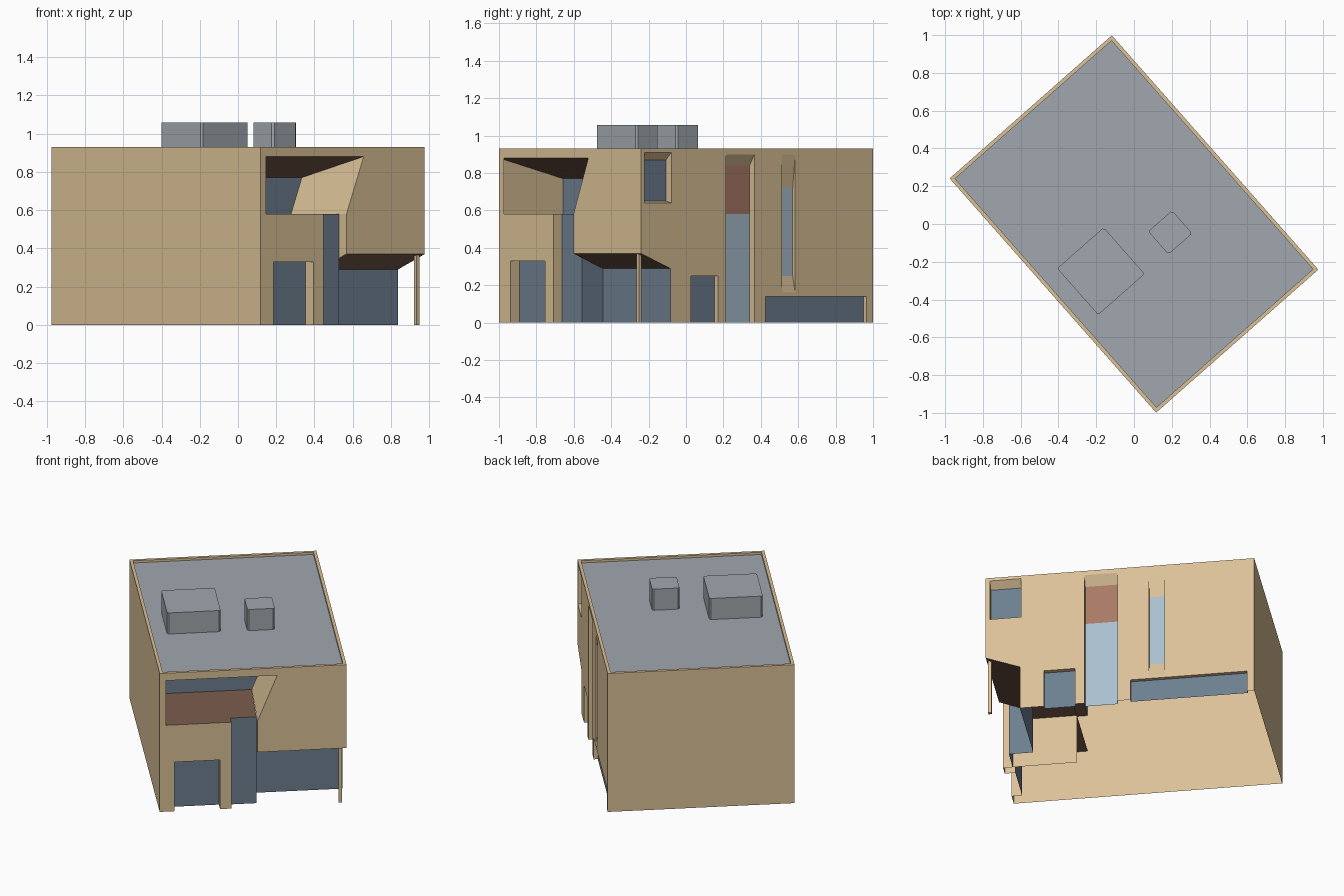
import bpy, bmesh, math
from mathutils import Vector

if "Cube" in bpy.data.objects:
    bpy.data.objects.remove(bpy.data.objects["Cube"])

A = math.radians(41.4)                       # plan rotation of the building
W, L, H = 1.145, 1.653, 0.93                 # facade width, depth, height
EU, EV = Vector((math.cos(A), math.sin(A), 0)), Vector((-math.sin(A), math.cos(A), 0))
CORNER = -(EU * W / 2 + EV * L / 2)


def P(u, v, z):
    return CORNER + EU * u + EV * v + Vector((0, 0, z))


def material(name, c):
    m = bpy.data.materials.new(name)
    m.diffuse_color = (*c, 1)
    m.use_nodes = True
    m.node_tree.nodes["Principled BSDF"].inputs["Base Color"].default_value = m.diffuse_color
    return m


TAN = material("plaster", (0.70, 0.53, 0.31))
GLASS = material("pale_glass", (0.40, 0.52, 0.62))
DARK = material("dark_glass", (0.15, 0.21, 0.27))
RED = material("brown_panel", (0.40, 0.19, 0.13))
BROWN = material("dark_brown", (0.20, 0.11, 0.075))
ROOF = material("roof_grey", (0.35, 0.39, 0.42))


def sheet(name, polys, mat):
    """Object from a list of polygons given in (u, v, z)."""
    bm = bmesh.new()
    for poly in polys:
        bm.faces.new([bm.verts.new(P(*p)) for p in poly])
    bmesh.ops.remove_doubles(bm, verts=bm.verts, dist=1e-5)
    me = bpy.data.meshes.new(name)
    bm.to_mesh(me)
    bm.free()
    me.materials.append(mat)
    ob = bpy.data.objects.new(name, me)
    bpy.context.collection.objects.link(ob)
    return ob


def box(name, u0, u1, v0, v1, z0, z1, mat):
    bpy.ops.mesh.primitive_cube_add(size=1, location=P((u0 + u1) / 2, (v0 + v1) / 2, (z0 + z1) / 2),
                                    rotation=(0, 0, A))
    ob = bpy.context.object
    ob.name = name
    ob.scale = (u1 - u0, v1 - v0, z1 - z0)
    bpy.ops.object.transform_apply(location=False, rotation=False, scale=True)
    ob.data.materials.append(mat)
    return ob


def rect(f, a0, a1, z0, z1, d=0):
    return [f(a0, z0, d), f(a1, z0, d), f(a1, z1, d), f(a0, z1, d)]


def side(u, v0, v1, z0, z1):
    return [(u, v0, z0), (u, v1, z0), (u, v1, z1), (u, v0, z1)]


# Wall planes: along-wall distance, height, inward depth -> (u, v, z)
front = lambda a, z, d=0: (a, d, z)
right = lambda a, z, d=0: (W - d, a, z)
left = lambda a, z, d=0: (d, L - a, z)
back = lambda a, z, d=0: (W - a, L - d, z)


def wall(name, f, length, holes):
    xs = sorted({0, length, *[h[0] for h in holes], *[h[1] for h in holes]})
    zs = sorted({0, H, *[h[2] for h in holes], *[h[3] for h in holes]})
    polys = []
    for a, b in zip(xs, xs[1:]):
        for c, d in zip(zs, zs[1:]):
            x, z = (a + b) / 2, (c + d) / 2
            if not any(h[0] < x < h[1] and h[2] < z < h[3] for h in holes):
                polys.append(rect(f, a, b, c, d))
    return sheet(name, polys, TAN)


def recess(name, f, hole, depth, panes):
    """Splayed reveals from the opening back to stacked panes."""
    a0, a1, z0, z1 = hole
    p0, p1 = panes[0][0], panes[-1][1]
    o, i = rect(f, a0, a1, z0, z1), rect(f, a0, a1, p0, p1, depth)
    sheet(name + "_reveal", [[o[k], o[(k + 1) % 4], i[(k + 1) % 4], i[k]]
                             for k in range(4) if not (k == 0 and z0 == 0)], TAN)
    for n, (b, t, m) in enumerate(panes):
        sheet(f"{name}_pane_{n}", [rect(f, a0, a1, b, t, depth)], m)


# Blank side and rear walls
wall("left_wall", left, L, [])
wall("rear_wall", back, W, [])

# Right wall with its recessed windows
windows = [
    ("corner_window", (0.025, 0.218, 0.64, 0.91), 0.045, [(0.65, 0.87, DARK)]),
    ("side_door", (0.358, 0.55, 0, 0.25), 0.03, [(0, 0.25, DARK)]),
    ("tall_window", (0.607, 0.81, 0, 0.90), 0.04, [(0, 0.58, GLASS), (0.58, 0.84, RED)]),
    ("low_window", (0.89, 1.61, 0, 0.14), 0.025, [(0, 0.14, DARK)]),
    ("slim_window", (1.005, 1.10, 0.16, 0.90), 0.02, [(0.25, 0.72, GLASS)]),
]
wall("right_wall", right, L, [w[1] for w in windows] + [(0, 0.21, 0, 0.37)])
for w in windows:
    recess(w[0], right, *w[1:])
sheet("overhang_side", [[(W, 0, .37), (W, .21, .29), (W, .21, .37)]], TAN)

# Front facade: lintel, corner strip and upper right panel
sheet("front_wall", [
    rect(front, 0, 0.72, 0.88, H),
    rect(front, 0, 0.04, 0.58, 0.88),
    [(.6, 0, .37), (W, 0, .37), (W, 0, H), (.72, 0, H), (.72, 0, .88), (.6, 0, .58)],
], TAN)

# Balcony recess
B = 0.455
sheet("balcony_floor", [[(0, 0, .58), (.44, 0, .58), (.44, .06, .58), (.6, .06, .58),
                         (.615, B, .58), (0, B, .58)]], BROWN)
sheet("balcony_ceiling", [[(0, 0, .88), (0, B, .77), (.69, B, .77), (.72, 0, .88)]], BROWN)
sheet("balcony_side", [[(.6, 0, .58), (.72, 0, .88), (.69, B, .77), (.615, B, .58)],
                       [(.6, 0, .37), (.6, 0, .58), (.6, .06, .58), (.6, .06, .35)]], TAN)
sheet("balcony_window", [[(0, B, .58), (.615, B, .58), (.69, B, .77), (0, B, .77)]], DARK)

# Balcony front, piers and the entrance beneath it
sheet("balcony_front", [rect(front, 0, 0.44, 0.33, 0.58), side(.44, 0, .06, .33, .58)], TAN)
sheet("entrance_soffit", [[(0, 0, .33), (0, B, .33), (.6, B, .33), (.6, .06, .33),
                           (.44, .06, .33), (.44, 0, .33)]], BROWN)
sheet("left_pier", [rect(front, 0, 0.09, 0, 0.33), side(.09, 0, .065, 0, .33)], TAN)
sheet("middle_pier", [rect(front, 0.37, 0.44, 0, 0.33), side(.37, 0, .065, 0, .33),
                      side(.44, 0, B, 0, .33)], TAN)
sheet("entrance_window", [rect(front, 0.09, 0.37, 0, 0.33, 0.065)], DARK)
sheet("stair_window", [rect(front, 0.44, 0.60, 0, 0.58, 0.06),
                       [(.6, .06, 0), (.6, .21, 0), (.6, .21, .29), (.6, .06, .347)]], DARK)

# Open corner under the overhang
sheet("overhang_soffit", [[(.6, 0, .37), (.6, .21, .29), (W, .21, .29), (W, 0, .37)]], BROWN)
sheet("ground_window", [rect(front, 0.6, W, 0, 0.29, 0.21)], DARK)
box("corner_post", 1.098, 1.118, 0.01, 0.03, 0, 0.37, TAN)

# Parapet rim and roof
loops = [[(d, d, z), (W - d, d, z), (W - d, L - d, z), (d, L - d, z)]
         for d, z in ((0, H), (0.02, H), (0.02, 0.915))]
sheet("parapet", [[a[k], a[(k + 1) % 4], b[(k + 1) % 4], b[k]]
                  for a, b in zip(loops, loops[1:]) for k in range(4)], TAN)
sheet("roof", [loops[2]], ROOF)

# Rooftop units with slightly cut vertical corners
for name, u, v, su, sv in (("large_roof_unit", .276, .755, .328, .328),
                           ("small_roof_unit", .687, .666, .168, .162)):
    ob = box(name, u - su / 2, u + su / 2, v - sv / 2, v + sv / 2, 0.915, 1.057, ROOF)
    bm = bmesh.new()
    bm.from_mesh(ob.data)
    upright = [e for e in bm.edges if abs(e.verts[0].co.z - e.verts[1].co.z) > 0.1]
    bmesh.ops.bevel(bm, geom=upright, offset=0.01, segments=1, affect='EDGES')
    bm.to_mesh(ob.data)
    bm.free()
